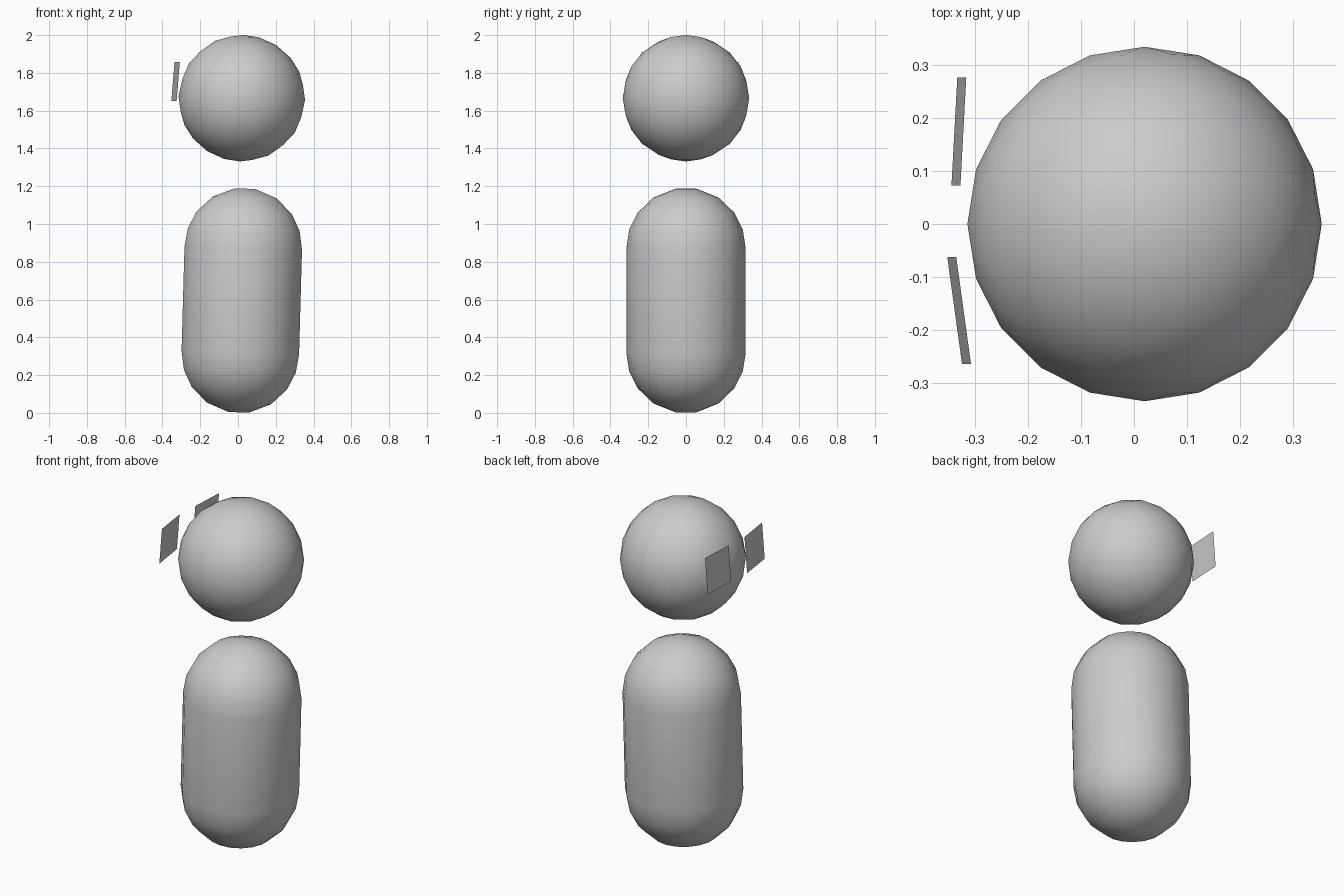
import bpy, bmesh
from math import sin, cos, pi, radians

if "Cube" in bpy.data.objects:
    bpy.data.objects.remove(bpy.data.objects["Cube"])

TILT = radians(1.6)   # whole figure leans slightly towards +x


def finish(name, bm, smooth=True, loc=(0, 0, 0), rot=(0, 0, 0)):
    bmesh.ops.recalc_face_normals(bm, faces=bm.faces)
    for f in bm.faces:
        f.smooth = smooth
    mesh = bpy.data.meshes.new(name)
    bm.to_mesh(mesh)
    bm.free()
    ob = bpy.data.objects.new(name, mesh)
    bpy.context.collection.objects.link(ob)
    ob.location, ob.rotation_euler = loc, rot
    return ob


# Body: capsule with low-poly rounded ends
R, HALF, SIDES = 0.316, 0.277, 18
cap = [10, 33, 54, 72, 90]
profile = [(R * sin(radians(a)), HALF + (R + 0.004) * cos(radians(a))) for a in cap]
profile += [(r, -z) for r, z in reversed(profile)]
bm = bmesh.new()
rings = [[bm.verts.new((r * cos(2 * pi * (i + 0.5) / SIDES),
                        r * sin(2 * pi * (i + 0.5) / SIDES), z))
          for i in range(SIDES)] for r, z in profile]
for a, b in zip(rings, rings[1:]):
    for i in range(SIDES):
        j = (i + 1) % SIDES
        bm.faces.new((a[i], a[j], b[j], b[i]))
bm.faces.new(rings[0])
bm.faces.new(rings[-1])
finish("body", bm, loc=(0.02, 0, 0.595), rot=(0, TILT, 0))

# Head: low-poly ball
bm = bmesh.new()
bmesh.ops.create_icosphere(bm, subdivisions=3, radius=0.335)
finish("head", bm, loc=(0.02, 0, 1.666), rot=(0, TILT, 0))

# Eyes: two thin flat panels floating on the -x side, leaning with the head
LEAN = 0.017
for name, (xa, ya), (xb, yb) in (("eye_back", (-0.345, 0.073), (-0.334, 0.277)),
                                 ("eye_front", (-0.353, -0.062), (-0.325, -0.265))):
    bm = bmesh.new()
    bm.faces.new([bm.verts.new(p) for p in (
        (xa, ya, 1.65), (xb, yb, 1.65),
        (xb + LEAN, yb, 1.858), (xa + LEAN, ya, 1.858))])
    finish(name, bm, smooth=False)
